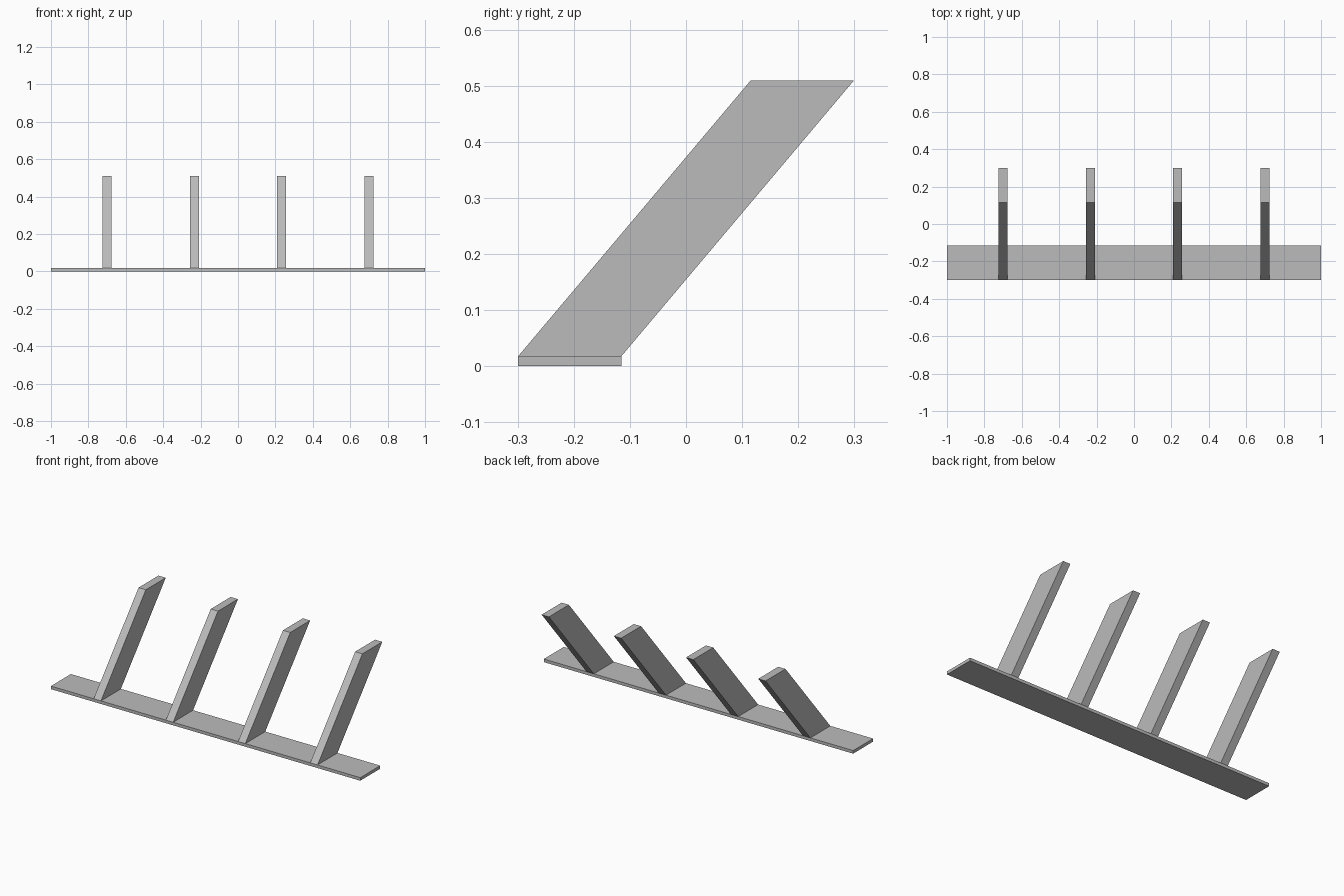
import bpy
import bmesh

cube = bpy.data.objects.get("Cube")
if cube:
    bpy.data.objects.remove(cube, do_unlink=True)

FRONT, DEPTH = -0.299, 0.184      # front edge and depth of the base
BASE_TOP, TOP = 0.018, 0.509      # heights
LEAN = 0.414                      # how far the bars lean back

grey = bpy.data.materials.new("plain grey")
grey.use_nodes = True
colour = (0.5, 0.5, 0.5, 1)
grey.diffuse_color = colour
grey.node_tree.nodes["Principled BSDF"].inputs["Base Color"].default_value = colour


def sheared_box(name, x, width, z0, z1, lean=0.0):
    """Box on the base's depth whose top is shifted backwards by lean."""
    bm = bmesh.new()
    bmesh.ops.create_cube(bm, size=1)
    for v in bm.verts:
        up = v.co.z + 0.5
        v.co = (x + v.co.x * width,
                FRONT + (v.co.y + 0.5) * DEPTH + up * lean,
                z0 + up * (z1 - z0))
    mesh = bpy.data.meshes.new(name)
    bm.to_mesh(mesh)
    bm.free()
    mesh.materials.append(grey)
    obj = bpy.data.objects.new(name, mesh)
    bpy.context.scene.collection.objects.link(obj)
    return obj


# Flat mounting strip
sheared_box("base_strip", 0, 2, 0, BASE_TOP)

# Four evenly spaced bars leaning back
for i in range(4):
    sheared_box(f"slanted_bar_{i + 1}", -0.7 + i * 1.4 / 3, 0.047, BASE_TOP, TOP, LEAN)
